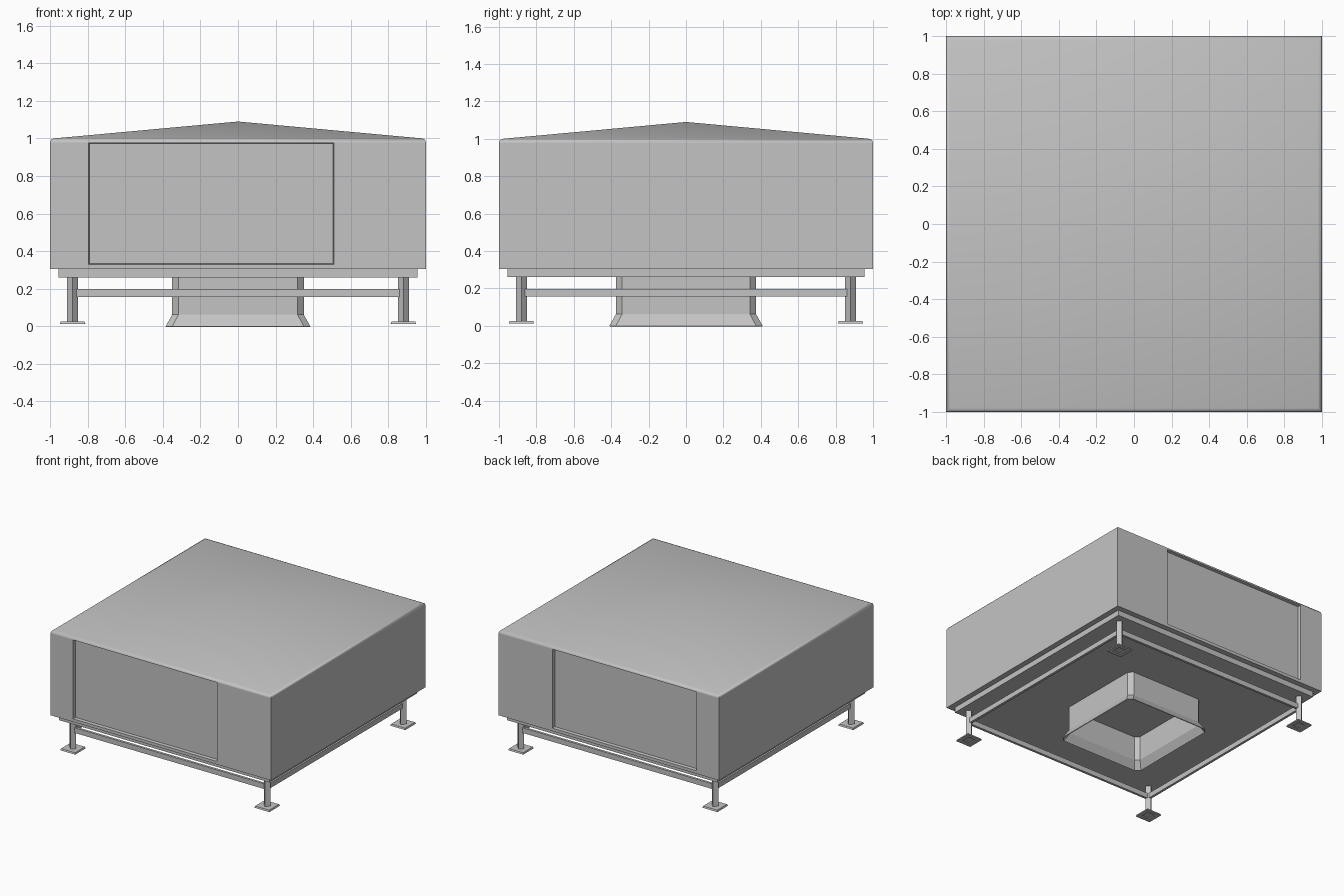
import bpy, bmesh, math
from mathutils import Vector, Matrix

cube = bpy.data.objects.get("Cube")
if cube:
    bpy.data.objects.remove(cube, do_unlink=True)

GREY = (0.55, 0.55, 0.55, 1)
metal = bpy.data.materials.new("galvanised_grey")
metal.use_nodes = True
metal.diffuse_color = GREY
metal.node_tree.nodes["Principled BSDF"].inputs["Base Color"].default_value = GREY


def finish(bm, name, recalc=True):
    if recalc:
        bmesh.ops.recalc_face_normals(bm, faces=bm.faces)
    mesh = bpy.data.meshes.new(name)
    bm.to_mesh(mesh)
    bm.free()
    mesh.materials.append(metal)
    obj = bpy.data.objects.new(name, mesh)
    bpy.context.scene.collection.objects.link(obj)
    return obj


def add_box(bm, centre, size, turn=0):
    m = (Matrix.Translation(centre) @ Matrix.Rotation(turn, 4, "Z")
         @ Matrix.Diagonal((*size, 1)))
    return bmesh.ops.create_cube(bm, size=1, matrix=m)["verts"]


def square(h):
    return [(-h, -h), (h, -h), (h, h), (-h, h)]


def chamfered(hx, hy, c):
    return [(-hx + c, -hy), (hx - c, -hy), (hx, -hy + c), (hx, hy - c),
            (hx - c, hy), (-hx + c, hy), (-hx, hy - c), (-hx, -hy + c)]


def loft(bm, sections):
    """Skin a stack of (outline, z) sections; returns the vertex rings."""
    rings = [[bm.verts.new((x, y, z)) for x, y in outline] for outline, z in sections]
    for a, b in zip(rings, rings[1:]):
        for i in range(len(a)):
            j = (i + 1) % len(a)
            bm.faces.new((a[i], a[j], b[j], b[i]))
    return rings


# Casing with rounded eaves and a shallow pyramid roof
bm = bmesh.new()
rings = loft(bm, [(square(1), 0.305), (square(1), 0.98),
                  (square(0.994), 0.994), (square(0.98), 1.0)])
apex = bm.verts.new((0, 0, 1.09))
top = rings[-1]
for i in range(4):
    bm.faces.new((top[i], top[(i + 1) % 4], apex))
bm.faces.new(rings[0][::-1])

# Sunken access panels on the front and back
for side in (-1, 1):
    def wall():
        return [f for f in bm.faces
                if all(abs(v.co.y - side) < 1e-4 for v in f.verts)]
    for point, axis in (((-0.795, 0, 0), (1, 0, 0)), ((0.51, 0, 0), (1, 0, 0)),
                        ((0, 0, 0.33), (0, 0, 1)), ((0, 0, 0.976), (0, 0, 1))):
        faces = wall()
        geom = set(faces)
        for f in faces:
            geom.update(f.edges, f.verts)
        bmesh.ops.bisect_plane(bm, geom=list(geom), plane_co=point, plane_no=axis)
    bm.normal_update()
    panel = [f for f in wall()
             if -0.7 < f.calc_center_median().x < 0.4
             and 0.4 < f.calc_center_median().z < 0.9]
    bmesh.ops.inset_region(bm, faces=panel, thickness=0.005, depth=-0.025)
casing = finish(bm, "casing")
bpy.ops.object.select_all(action="DESELECT")
casing.select_set(True)
bpy.context.view_layer.objects.active = casing
bpy.ops.object.shade_smooth_by_angle(angle=math.radians(45))

# Base plate under the casing
bm = bmesh.new()
add_box(bm, (0, 0, 0.2825), (1.91, 1.91, 0.045))
finish(bm, "base_plate")

# Hollow duct with chamfered corners and a flared mouth
bm = bmesh.new()
loft(bm, [(chamfered(0.385, 0.41, 0.035), 0), (chamfered(0.35, 0.375, 0.033), 0.062),
          (chamfered(0.35, 0.375, 0.033), 0.262)])
duct = finish(bm, "duct")
shell = duct.modifiers.new("sheet_thickness", "SOLIDIFY")
shell.thickness = 0.006
shell.offset = -1

# Corner legs turned edge-on, each on a tapered foot plate
LEG = 0.88
for fb, y in (("front", -LEG), ("back", LEG)):
    for lr, x in (("right", -LEG), ("left", LEG)):
        bm = bmesh.new()
        add_box(bm, (x, y, 0.144), (0.042, 0.042, 0.24), math.pi / 4)
        finish(bm, f"{fb}_{lr}_leg")

        bm = bmesh.new()
        for v in add_box(bm, (x, y, 0.0185), (0.136, 0.136, 0.013)):
            if v.co.z > 0.0185:
                v.co.x += (x - v.co.x) * 0.06
                v.co.y += (y - v.co.y) * 0.06
        bm.normal_update()
        sole = [f for f in bm.faces if f.normal.z < -0.9]
        bmesh.ops.inset_region(bm, faces=sole, thickness=0.046)
        bmesh.ops.inset_region(bm, faces=sole, thickness=0.001, depth=-0.008)
        finish(bm, f"{fb}_{lr}_foot")

# Bracing rails joining the legs
for i, name in enumerate(("front", "left", "back", "right")):
    bm = bmesh.new()
    add_box(bm, (0, -LEG, 0.177), (2 * LEG - 0.03, 0.02, 0.042))
    bm.transform(Matrix.Rotation(i * math.pi / 2, 4, "Z"))
    finish(bm, f"{name}_rail")
